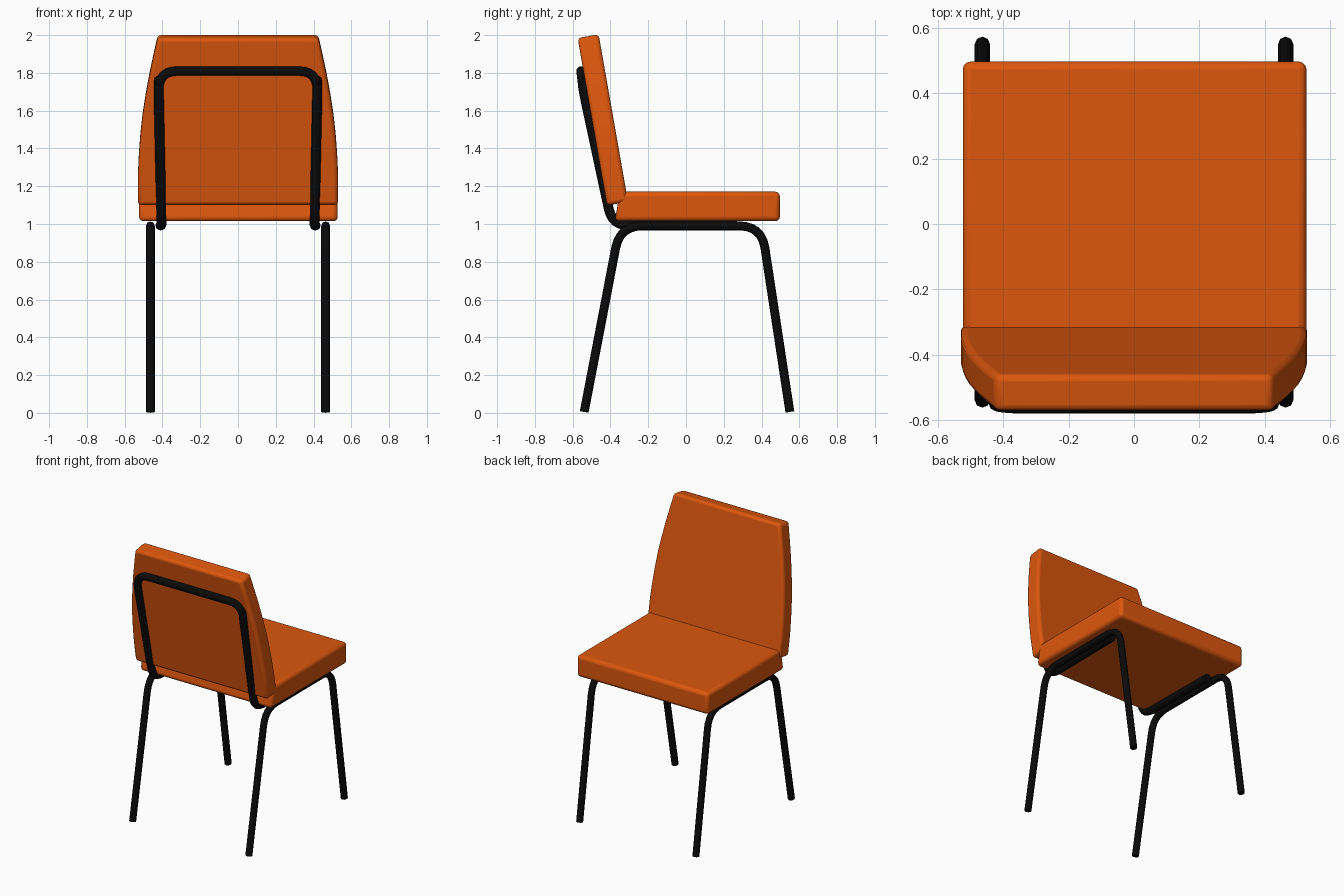
import bpy, bmesh, math
from mathutils import Vector

if "Cube" in bpy.data.objects:
    bpy.data.objects.remove(bpy.data.objects["Cube"])


def material(name, rgb):
    m = bpy.data.materials.new(name)
    m.diffuse_color = (*rgb, 1)
    m.use_nodes = True
    m.node_tree.nodes["Principled BSDF"].inputs["Base Color"].default_value = m.diffuse_color
    return m


ORANGE = material("orange upholstery", (0.72, 0.095, 0.004))
BLACK = material("black metal", (0.003, 0.003, 0.003))


def fillet(corners, steps=6):
    """Round a polyline; each corner is (x, y, z, cut distance)."""
    pts = [Vector(c[:3]) for c in corners]
    out = [pts[0]]
    for i in range(1, len(pts) - 1):
        p, d = pts[i], corners[i][3]
        a = p + (pts[i - 1] - p).normalized() * d
        b = p + (pts[i + 1] - p).normalized() * d
        for k in range(steps + 1):
            t = k / steps
            out.append(a * (1 - t) ** 2 + p * 2 * t * (1 - t) + b * t * t)
    return out + [pts[-1]]


def tube(name, corners, radius):
    cu = bpy.data.curves.new(name, 'CURVE')
    cu.dimensions = '3D'
    cu.bevel_depth = radius
    cu.bevel_resolution = 2
    cu.use_fill_caps = True
    pts = fillet(corners)
    sp = cu.splines.new('POLY')
    sp.points.add(len(pts) - 1)
    for q, p in zip(sp.points, pts):
        q.co = (*p, 1)
    cu.materials.append(BLACK)
    ob = bpy.data.objects.new(name, cu)
    bpy.context.collection.objects.link(ob)
    return ob


def cushion(name, back, front, bevel):
    """Solid between two matching outlines, with rounded edges."""
    bm = bmesh.new()
    a = [bm.verts.new(p) for p in back]
    b = [bm.verts.new(p) for p in front]
    n = len(a)
    bm.faces.new(a)
    bm.faces.new(b[::-1])
    for i in range(n):
        j = (i + 1) % n
        bm.faces.new((a[i], b[i], b[j], a[j]))
    bmesh.ops.recalc_face_normals(bm, faces=bm.faces)
    me = bpy.data.meshes.new(name)
    bm.to_mesh(me)
    bm.free()
    me.materials.append(ORANGE)
    ob = bpy.data.objects.new(name, me)
    bpy.context.collection.objects.link(ob)
    mod = ob.modifiers.new("rounding", 'BEVEL')
    mod.width = bevel
    mod.segments = 3
    mod.limit_method = 'ANGLE'
    mod.angle_limit = math.radians(30)
    bpy.ops.object.select_all(action='DESELECT')
    ob.select_set(True)
    bpy.context.view_layer.objects.active = ob
    bpy.ops.object.shade_smooth_by_angle(angle=math.radians(35))
    return ob


# seat, with a slightly slanted rear edge
seat_outline = [(-0.377, 1.015), (0.497, 1.015), (0.497, 1.171), (-0.35, 1.171)]
cushion("seat", [(-0.524, y, z) for y, z in seat_outline],
        [(0.528, y, z) for y, z in seat_outline], 0.024)

# tilted backrest with curved, tapering sides: (height along slope, half width)
half = [(0, 0.53), (0.15, 0.53), (0.26, 0.525), (0.37, 0.517), (0.48, 0.505),
        (0.59, 0.488), (0.70, 0.468), (0.80, 0.447), (0.90, 0.425)]
outline = half + [(u, -x) for u, x in reversed(half)]
base = Vector((0, -0.418, 1.098))
up = Vector((0, -0.173, 0.985))
out = Vector((0, 0.985, 0.173))
back = [base + up * u + Vector((x, 0, 0)) for u, x in outline]
cushion("backrest", back, [p + out * 0.113 for p in back], 0.02)

# leg frames, one bent tube per side
for side, s in (("left", -1), ("right", 1)):
    x = 0.464 * s
    tube(side + "_leg_frame", [(x, -0.539, 0.005), (x, -0.35, 0.99, 0.12),
                               (x, 0.4, 0.99, 0.12), (x, 0.55, 0.005)], 0.0235)

# back frame: runs under the seat, up behind the backrest and over
right = [(0.412, 0.27, 0.992), (0.405, -0.39, 0.992, 0.09),
         (0.42, -0.542, 1.70, 0.06), (0.42, -0.556, 1.81, 0.1)]
left = [(-c[0], *c[1:]) for c in reversed(right)]
tube("back_frame", right + left, 0.026)
